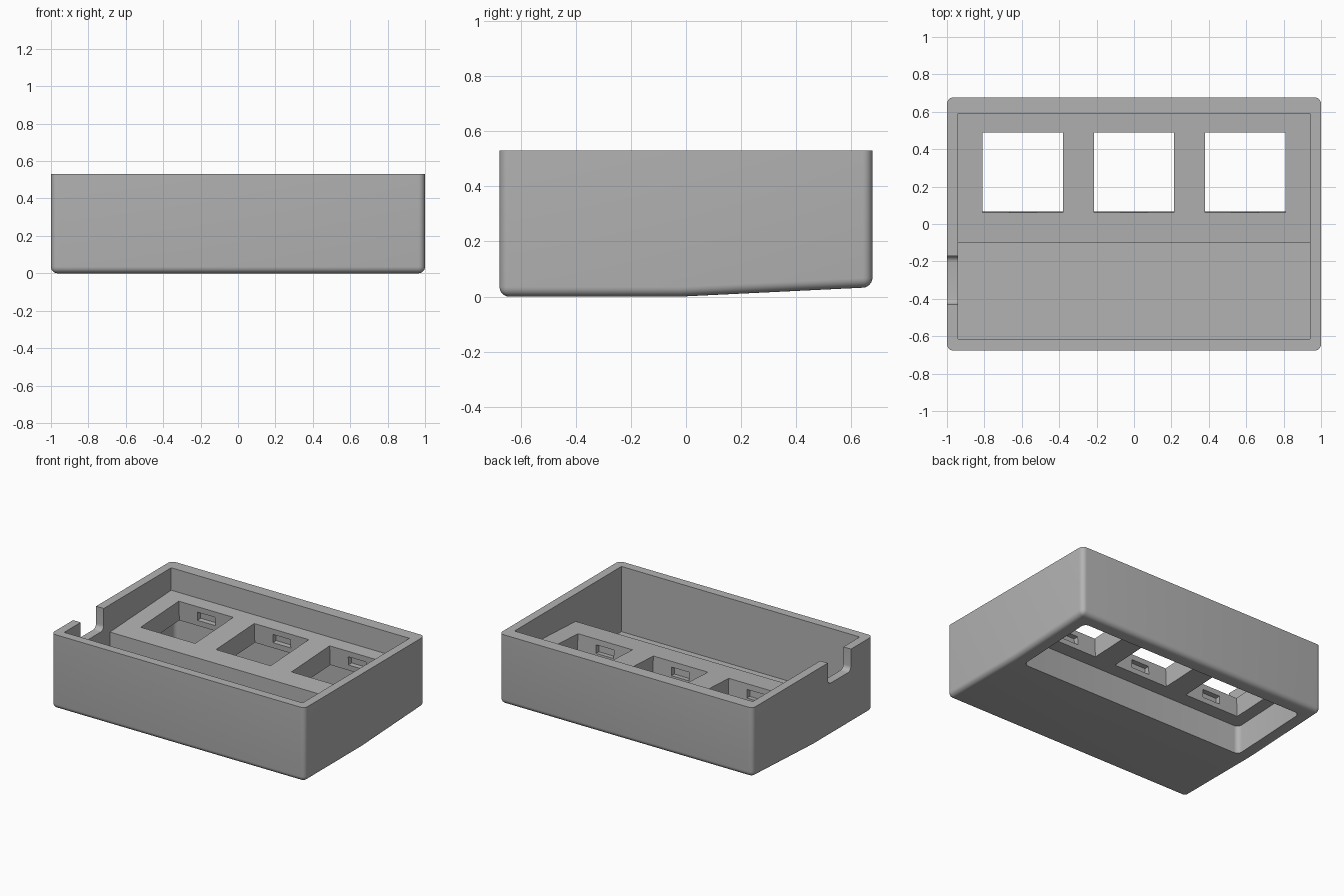
import bpy, bmesh, math
from mathutils import Matrix

default = bpy.data.objects.get("Cube")
if default:
    bpy.data.objects.remove(default)

grey = bpy.data.materials.new("case grey")
grey.use_nodes = True
grey.diffuse_color = (0.45, 0.45, 0.45, 1)
grey.node_tree.nodes["Principled BSDF"].inputs["Base Color"].default_value = (0.45, 0.45, 0.45, 1)


def prism(name, profile, x0, x1, rounded=None, radius=0.03):
    """Extrude a (y, z) profile along x, rounding the edges the rule picks."""
    bm = bmesh.new()
    face = bm.faces.new([bm.verts.new((x0, y, z)) for y, z in profile])
    ext = bmesh.ops.extrude_face_region(bm, geom=[face])
    verts = [v for v in ext["geom"] if isinstance(v, bmesh.types.BMVert)]
    bmesh.ops.translate(bm, verts=verts, vec=(x1 - x0, 0, 0))
    bmesh.ops.recalc_face_normals(bm, faces=bm.faces)
    if rounded:
        edges = [e for e in bm.edges if rounded(e.verts[0].co, e.verts[1].co)]
        bmesh.ops.bevel(bm, geom=edges, offset=radius, segments=6,
                        profile=0.5, affect='EDGES', clamp_overlap=True)
    mesh = bpy.data.meshes.new(name)
    bm.to_mesh(mesh)
    bm.free()
    mesh.materials.append(grey)
    obj = bpy.data.objects.new(name, mesh)
    bpy.context.collection.objects.link(obj)
    return obj


def rect(y0, y1, z0, z1):
    return [(y0, z0), (y1, z0), (y1, z1), (y0, z1)]


def cut(target, cutter):
    cutter.hide_render = True
    mod = target.modifiers.new("cut", 'BOOLEAN')
    mod.operation = 'DIFFERENCE'
    mod.solver = 'EXACT'
    mod.object = cutter
    bpy.context.view_layer.objects.active = target
    bpy.ops.object.modifier_apply(modifier=mod.name)
    bpy.data.objects.remove(cutter)


TOP, CREASE, HALF_Y = 0.53, -0.02, 0.677


def vertical(a, b):
    return abs(a.x - b.x) + abs(a.y - b.y) < 0.001


def outer_edge(a, b):
    crease = abs(a.y - CREASE) + abs(b.y - CREASE) < 0.01
    on_top = min(a.z, b.z) > TOP - 0.01
    return not (crease or on_top)


# Outer shell, with the underside rising towards the back
body = prism("case_body", [(-HALF_Y, 0), (CREASE, 0), (HALF_Y, 0.034),
                           (HALF_Y, TOP), (-HALF_Y, TOP)], -1, 1, outer_edge, 0.035)

# Open compartment in front and sloping key plate behind it
cut(body, prism("cavity", [(-0.615, 0.065), (-0.1, 0.065), (-0.1, 0.335),
                           (0.59, 0.37), (0.59, 0.7), (-0.615, 0.7)], -0.94, 0.94))

# Rounded recess underneath the key plate
cut(body, prism("recess", [(-0.03, -0.1), (0.58, -0.1), (0.58, 0.23), (-0.03, 0.2)],
                -0.9, 0.9, vertical, 0.035))

# Three square key openings with clip slots in their front and back walls
tilt = Matrix.Translation((0, 0.275, 0.354)) @ Matrix.Rotation(math.atan(0.05), 4, 'X')
for x in (-0.595, 0, 0.595):
    for name, half_x, half_y, z0, z1 in (("opening", 0.215, 0.215, -0.2, 0.1),
                                         ("clip_slot", 0.07, 0.25, -0.1, -0.04)):
        cutter = prism(name, rect(-half_y, half_y, z0, z1), x - half_x, x + half_x)
        cutter.data.transform(tilt)
        cut(body, cutter)

# Cable notch in the side wall, rounded at its lower corners
cut(body, prism("notch", rect(-0.43, -0.17, 0.375, 0.7), -1.1, -0.9,
                lambda a, b: a.z < 0.4 and b.z < 0.4 and abs(a.y - b.y) < 0.001, 0.035))

bpy.ops.object.select_all(action='DESELECT')
body.select_set(True)
bpy.context.view_layer.objects.active = body
bpy.ops.object.shade_smooth_by_angle(angle=math.radians(30))
